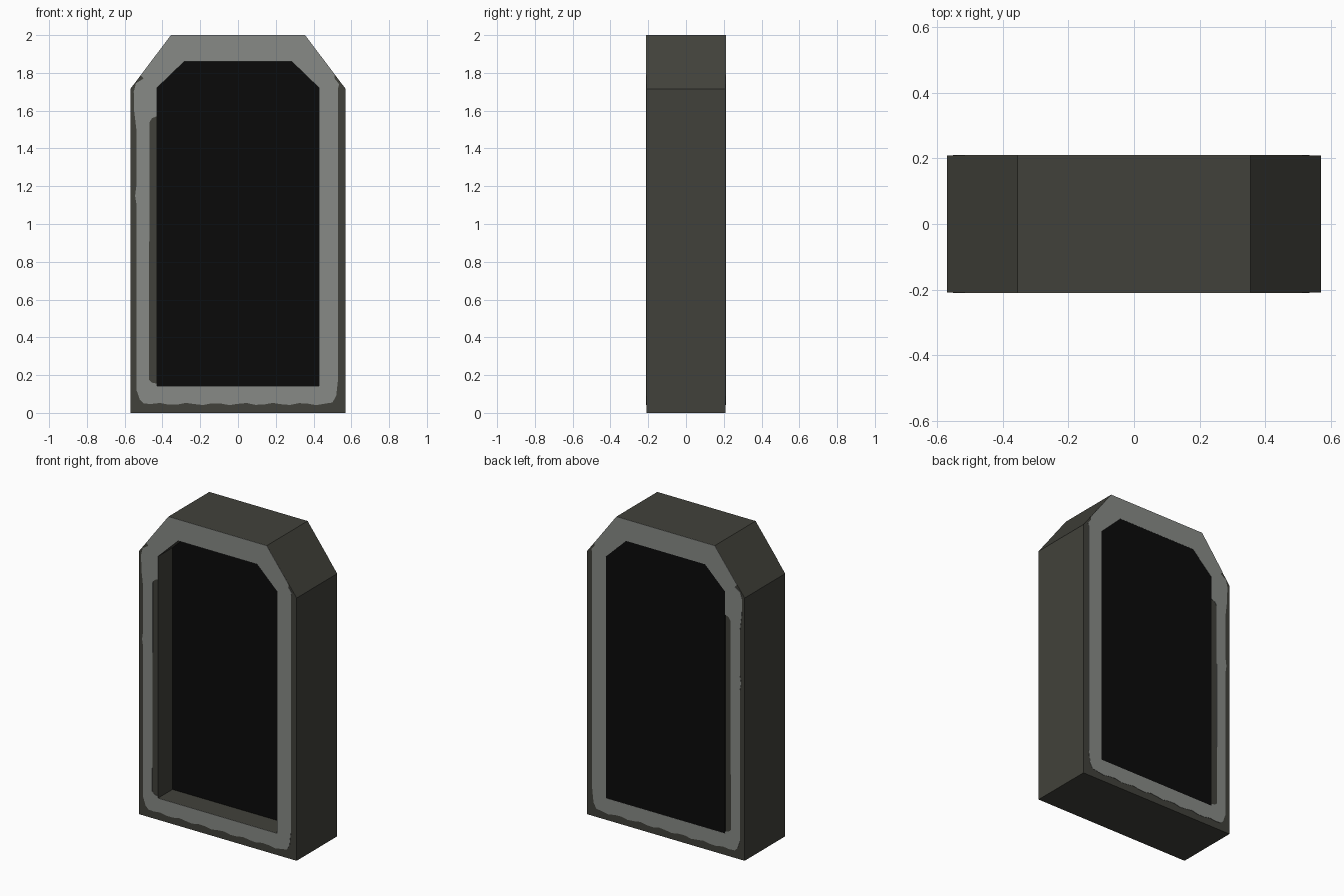
import bpy, bmesh, math

if "Cube" in bpy.data.objects:
    bpy.data.objects.remove(bpy.data.objects["Cube"])

HALF = 0.209      # half depth of the frame
SKIN = 0.002      # thickness of the worn paint plates


def material(name, rgb):
    m = bpy.data.materials.new(name)
    m.diffuse_color = (*rgb, 1.0)
    m.use_nodes = True
    m.node_tree.nodes["Principled BSDF"].inputs["Base Color"].default_value = m.diffuse_color
    return m


dark = material("dark olive grey", (0.053, 0.053, 0.043))
light = material("worn light grey", (0.245, 0.255, 0.24))
black = material("black glass", (0.003, 0.003, 0.003))


def slab(name, outlines, y0, y1, mat):
    """Extrude x-z outlines (later ones are holes) from y0 to y1."""
    cu = bpy.data.curves.new(name, 'CURVE')
    cu.dimensions = '2D'
    cu.fill_mode = 'BOTH'
    cu.extrude = (y1 - y0) / 2
    for pts in outlines:
        sp = cu.splines.new('POLY')
        sp.points.add(len(pts) - 1)
        for p, (x, z) in zip(sp.points, pts):
            p.co = (x, z, 0, 1)
        sp.use_cyclic_u = True
    tmp = bpy.data.objects.new(name + "_tmp", cu)
    bpy.context.collection.objects.link(tmp)
    bpy.context.view_layer.update()
    me = bpy.data.meshes.new_from_object(
        tmp.evaluated_get(bpy.context.evaluated_depsgraph_get()))
    bpy.data.objects.remove(tmp)
    bm = bmesh.new()
    bm.from_mesh(me)
    for v in bm.verts:                       # stand the outline upright
        x, z, d = v.co
        v.co = (x, (y0 + y1) / 2 - d, z)
    bmesh.ops.remove_doubles(bm, verts=bm.verts, dist=0.0001)
    bmesh.ops.recalc_face_normals(bm, faces=bm.faces)
    for f in bm.faces:
        f.smooth = False
    bm.to_mesh(me)
    bm.free()
    me.name = name
    me.materials.clear()
    me.materials.append(mat)
    ob = bpy.data.objects.new(name, me)
    bpy.context.collection.objects.link(ob)
    return ob


def mirrored(right):
    """Complete a right-hand half outline with its mirror image."""
    return right + [(-x, z) for x, z in reversed(right)]


outer = mirrored([(0.57, 0.0), (0.57, 1.715), (0.355, 2.0)])
opening = mirrored([(0.43, 0.142), (0.43, 1.72), (0.285, 1.86)])

# Frame and the glass panel, recessed in front and flush behind
slab("frame", [outer, opening], -HALF, HALF, dark)
slab("glass_panel", [opening], -0.062, HALF + SKIN / 2, black)

# Worn paint: wavy lower edge, chipped sides, full width at the top
wave = [(-0.46 + 0.046 * i, 0.047 + 0.006 * math.sin(i * 1.9)) for i in range(21)]
paint = wave + [(0.50, 0.055), (0.52, 0.09), (0.53, 0.18), (0.53, 1.72),
                (0.535, 1.74), (0.512, 1.77), (0.512, 1.791),
                (0.355, 2.0), (-0.355, 2.0), (-0.515, 1.788),
                (-0.50, 1.77), (-0.54, 1.745), (-0.552, 1.70), (-0.55, 1.60),
                (-0.538, 1.50), (-0.538, 1.20), (-0.545, 1.15), (-0.537, 1.10),
                (-0.537, 0.12), (-0.52, 0.07), (-0.50, 0.05)]
# Paint opening, with the bare strip along one side
paint_hole = [(0.43, 0.142), (0.43, 1.72), (0.285, 1.86), (-0.285, 1.86),
              (-0.43, 1.72), (-0.43, 1.57), (-0.455, 1.56), (-0.468, 1.54),
              (-0.472, 0.175), (-0.455, 0.16), (-0.43, 0.155), (-0.43, 0.142)]
slab("front_paint", [paint, paint_hole], -HALF - SKIN, -HALF, light)
slab("back_paint", [paint, paint_hole], HALF, HALF + SKIN, light)
